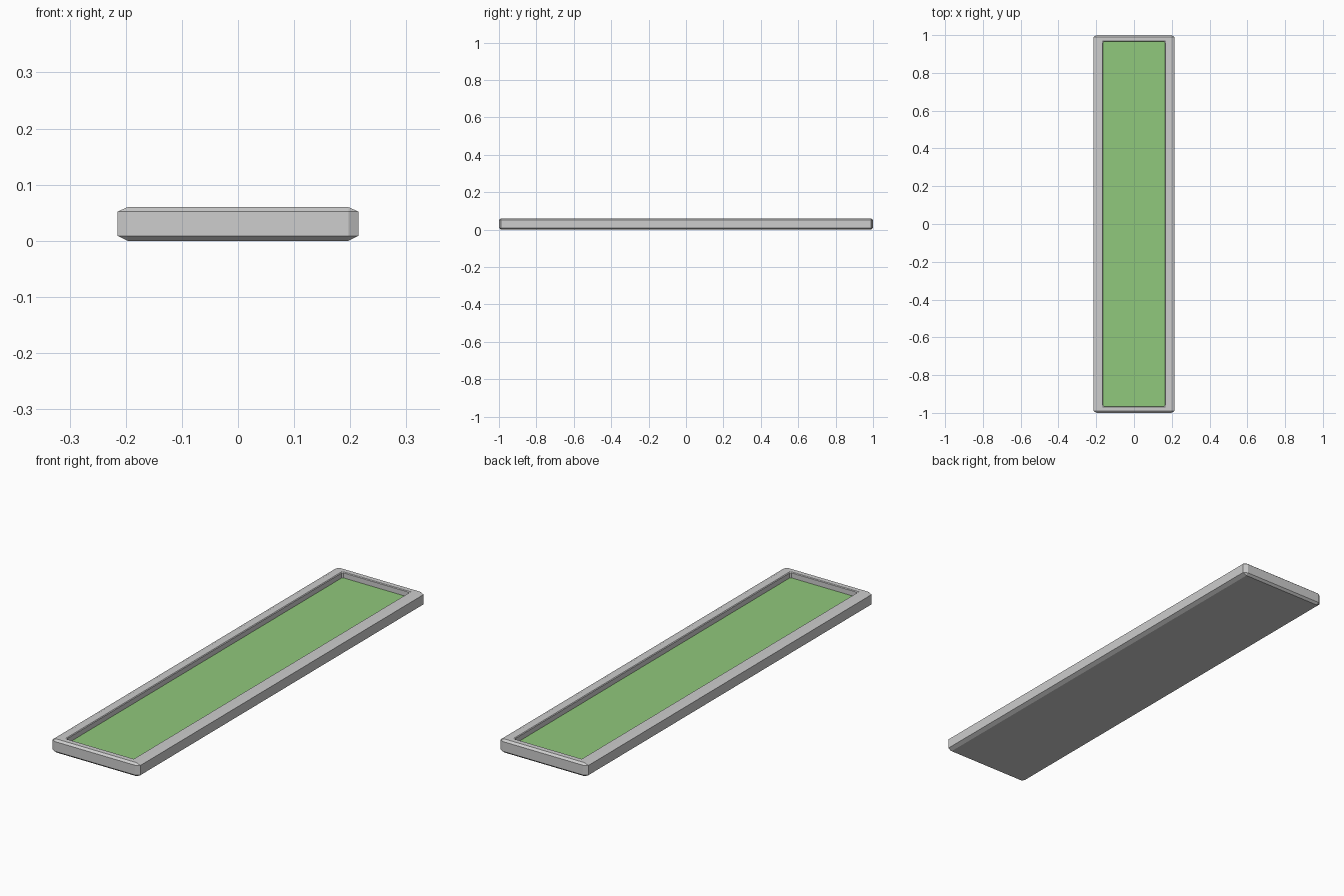
import bpy, bmesh

if "Cube" in bpy.data.objects:
    bpy.data.objects.remove(bpy.data.objects["Cube"])


def material(name, rgb):
    m = bpy.data.materials.new(name)
    m.diffuse_color = (*rgb, 1)
    m.use_nodes = True
    m.node_tree.nodes["Principled BSDF"].inputs["Base Color"].default_value = m.diffuse_color
    return m


grey = material("light grey", (0.61, 0.61, 0.61))
green = material("grass green", (0.28, 0.58, 0.20))


def ring(bm, hx, hy, cx, cy, z):
    """Rectangle loop with chamfered corners (chamfer 0 gives merged corners)."""
    pts = [(hx, cy - hy), (hx, hy - cy), (hx - cx, hy), (cx - hx, hy),
           (-hx, hy - cy), (-hx, cy - hy), (cx - hx, -hy), (hx - cx, -hy)]
    return [bm.verts.new((x, y, z)) for x, y in pts]


def make(name, loops, mat, cap_start, cap_end):
    bm = bmesh.new()
    rings = [ring(bm, *l) for l in loops]
    for a, b in zip(rings, rings[1:]):
        for i in range(8):
            j = (i + 1) % 8
            bm.faces.new((a[i], a[j], b[j], b[i]))
    if cap_start:
        bm.faces.new(rings[0][::-1])
    if cap_end:
        bm.faces.new(rings[-1])
    bmesh.ops.remove_doubles(bm, verts=bm.verts[:], dist=1e-5)
    me = bpy.data.meshes.new(name)
    bm.to_mesh(me)
    bm.free()
    me.materials.append(mat)
    ob = bpy.data.objects.new(name, me)
    bpy.context.collection.objects.link(ob)
    return ob


FLOOR = 0.035
# Chamfered tray: underside, walls, rim, then down the inside
make("tray_frame", [
    (0.197, 0.99, 0, 0, 0),
    (0.215, 1.0, 0.018, 0.01, 0.009),
    (0.215, 1.0, 0.018, 0.01, 0.052),
    (0.197, 0.99, 0, 0, 0.06),
    (0.168, 0.968, 0, 0, 0.06),
    (0.165, 0.965, 0.006, 0.006, 0.057),
    (0.165, 0.965, 0.006, 0.006, FLOOR),
], grey, True, False)

# Green panel set in the tray
make("green_panel", [(0.165, 0.965, 0.006, 0.006, FLOOR)], green, False, True)
